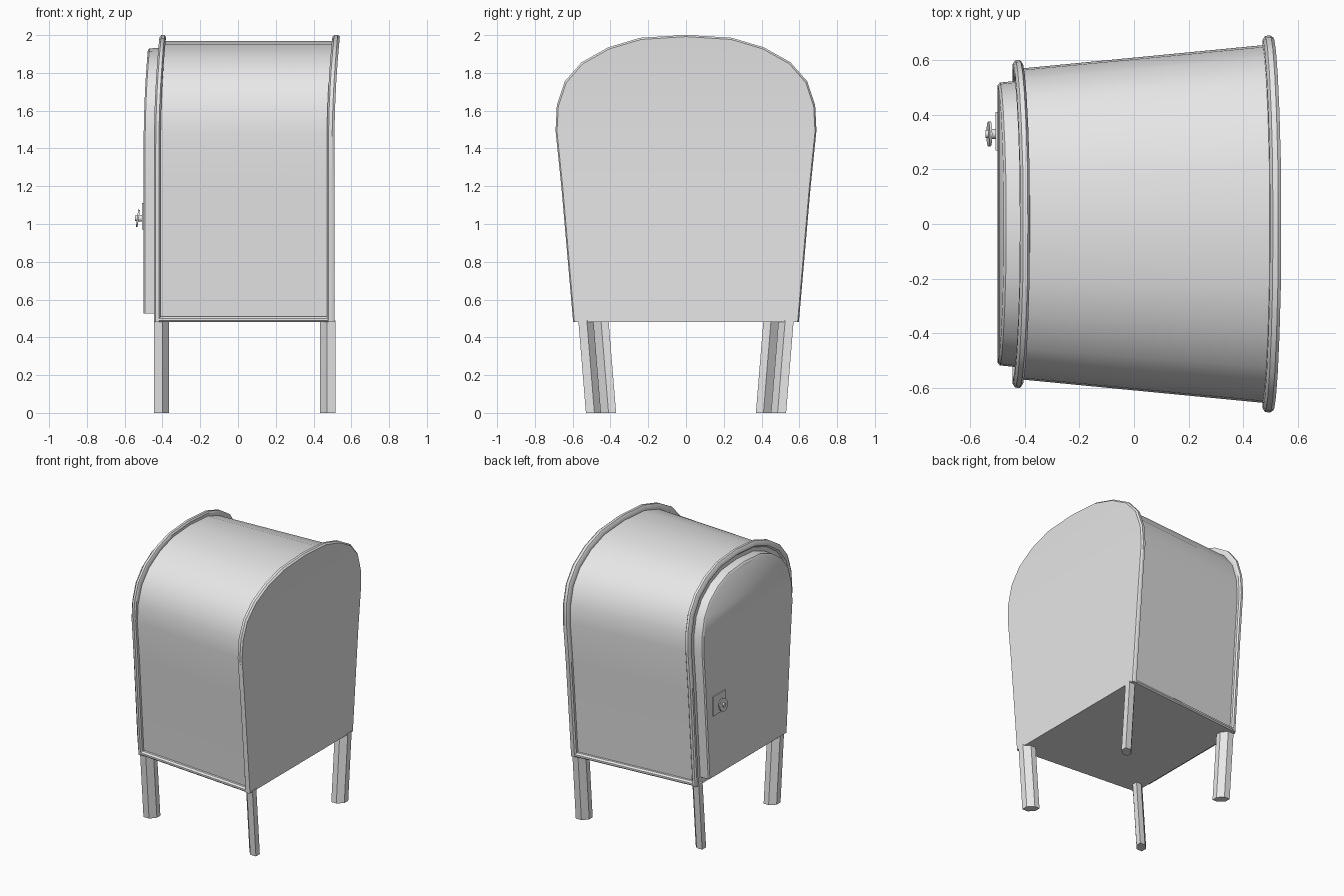
import bpy, bmesh, math
from mathutils import Matrix, Vector

cube = bpy.data.objects.get("Cube")
if cube:
    bpy.data.objects.remove(cube, do_unlink=True)

grey = bpy.data.materials.new("light_grey_metal")
grey.use_nodes = True
grey.diffuse_color = (0.8, 0.8, 0.8, 1)
grey.node_tree.nodes["Principled BSDF"].inputs["Base Color"].default_value = (0.8, 0.8, 0.8, 1)

# Half of the arched outline: width fraction, height fraction
HALF = [(0.865, 0), (0.955, 0.47), (1, 0.667), (0.99, 0.755), (0.93, 0.838),
        (0.8, 0.905), (0.595, 0.957), (0.35, 0.99), (0, 1)]
OUTLINE = HALF + [(-u, v) for u, v in reversed(HALF[:-1])]
FLOOR = 0.48


def finish(name, bm, angle=35):
    bmesh.ops.recalc_face_normals(bm, faces=bm.faces[:])
    mesh = bpy.data.meshes.new(name)
    bm.to_mesh(mesh)
    bm.free()
    mesh.materials.append(grey)
    obj = bpy.data.objects.new(name, mesh)
    bpy.context.collection.objects.link(obj)
    bpy.ops.object.select_all(action='DESELECT')
    obj.select_set(True)
    bpy.context.view_layer.objects.active = obj
    bpy.ops.object.shade_smooth_by_angle(angle=math.radians(angle))
    return obj


def lean(x, z):
    """The upper part of both ends curves towards +x."""
    return x + 0.03 * max(0, (z - 1.4) / 0.6) ** 2


def arch_ring(x, width, bottom, top):
    ring = []
    for u, v in OUTLINE:
        z = bottom + v * (top - bottom)
        ring.append((lean(x, z), u * width, z))
    return ring


def loft(name, rings, arch=False):
    """Join matching rings; arched caps are filled with level strips."""
    bm = bmesh.new()
    rows = [[bm.verts.new(p) for p in ring] for ring in rings]
    n = len(rows[0])
    for a, b in zip(rows, rows[1:]):
        for i in range(n):
            j = (i + 1) % n
            bm.faces.new((a[i], a[j], b[j], b[i]))
    for row in (rows[0], rows[-1]):
        if arch:
            for i in range(n // 2 - 1):
                bm.faces.new((row[i], row[i + 1], row[n - 2 - i], row[n - 1 - i]))
            m = n // 2
            bm.faces.new((row[m - 1], row[m], row[m + 1]))
        else:
            bm.faces.new(row)
    return finish(name, bm)


def body_width(x):
    return 0.57 + (x + 0.41) / 0.88 * 0.085


# Tapered arched body with a raised rim at each end: x, outward offset
STATIONS = [(-0.432, -0.01), (-0.445, 0), (-0.445, 0.02), (-0.436, 0.032),
            (-0.419, 0.032), (-0.41, 0.02), (-0.41, 0), (0.47, 0), (0.47, 0.02),
            (0.479, 0.033), (0.498, 0.033), (0.51, 0.024)]
loft("body", [arch_ring(x, body_width(x) + d, FLOOR, 1.968 + d)
              for x, d in STATIONS], arch=True)

# Door on the narrow end
loft("door", [arch_ring(x, w, 0.525, top) for x, w, top in
              ((-0.425, 0.525, 1.932), (-0.492, 0.518, 1.93), (-0.5, 0.508, 1.92))],
     arch=True)

# Trim along the lower edge of both sides
TRIM = [(-0.02, 0), (0.02, 0), (0.028, 0.008), (0.028, 0.02), (0.016, 0.03), (-0.02, 0.033)]
for side, label in ((-1, "front"), (1, "back")):
    loft(label + "_bottom_trim",
         [[(x, side * (body_width(x) * 0.865 + d), FLOOR + h) for d, h in TRIM]
          for x in (-0.42, 0.48)])

# Legs: corner sections that slant inwards towards the ground
LEG = [(0, 0), (0.045, 0), (0.08, 0.04), (0.08, 0.08), (0.04, 0.08), (0, 0.045)]
for x, y, xdir, xname in ((-0.445, 0.49, 1, "right"), (0.515, 0.57, -1, "left")):
    for side, yname in ((-1, "front"), (1, "back")):
        loft(yname + "_" + xname + "_leg",
             [[(x + xdir * a, side * (y - b - shift), z) for a, b in LEG]
              for z, shift in ((0, 0.04), (FLOOR + 0.01, 0))])

# Lock plate and turn handle on the door
bm = bmesh.new()
bmesh.ops.create_cube(bm, size=1, matrix=Matrix.Translation((-0.502, 0.34, 1.04))
                      @ Matrix.Diagonal((0.012, 0.14, 0.14, 1)))
finish("lock_plate", bm)


def disc(name, x, radius, depth, tilt=0):
    bm = bmesh.new()
    bmesh.ops.create_cone(bm, cap_ends=True, segments=16, radius1=radius, radius2=radius,
                          depth=depth, matrix=Matrix.Translation((x, 0.33, 1.03))
                          @ Matrix.Rotation(math.radians(90 + tilt), 4, 'Y'))
    finish(name, bm)


disc("handle_stem", -0.515, 0.018, 0.03)
disc("handle_disc", -0.53, 0.046, 0.009, 8)
disc("handle_nub", -0.537, 0.015, 0.014)
